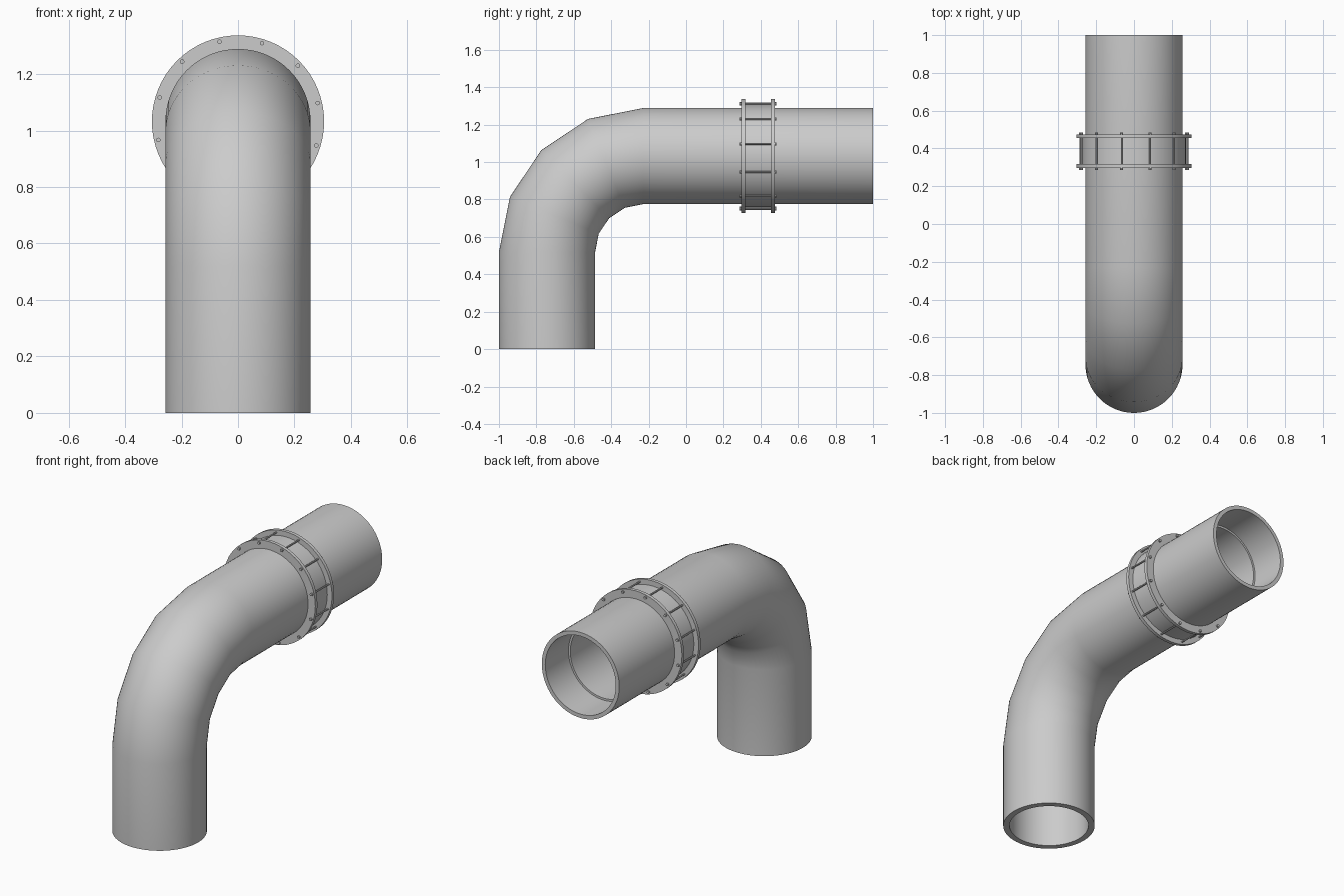
import bpy, bmesh, math
from mathutils import Vector, Matrix

cube = bpy.data.objects.get("Cube")
if cube:
    bpy.data.objects.remove(cube, do_unlink=True)

SIDES = 64
AXIS_Z = 1.032            # height of the horizontal run
OUTER, INNER, SOCKET = 0.257, 0.222, 0.234
BEND = 0.513              # centreline radius of the elbow
BEND_Y, BEND_Z = -0.23, AXIS_Z - BEND

grey = bpy.data.materials.new("pipe grey")
grey.use_nodes = True
colour = (0.6, 0.6, 0.6, 1)
grey.diffuse_color = colour
grey.node_tree.nodes["Principled BSDF"].inputs["Base Color"].default_value = colour


def finish(name, bm):
    bmesh.ops.recalc_face_normals(bm, faces=bm.faces)
    mesh = bpy.data.meshes.new(name)
    bm.to_mesh(mesh)
    bm.free()
    mesh.materials.append(grey)
    obj = bpy.data.objects.new(name, mesh)
    bpy.context.collection.objects.link(obj)
    bpy.ops.object.select_all(action='DESELECT')
    obj.select_set(True)
    bpy.context.view_layer.objects.active = obj
    bpy.ops.object.shade_smooth_by_angle(angle=math.radians(30))
    return obj


def loft(name, stations):
    """Closed loop of circles; each station is (y, z, tilt, radius)."""
    bm = bmesh.new()
    rings = []
    for y, z, tilt, r in stations:
        up = Vector((0, -math.cos(tilt), math.sin(tilt)))
        ring = []
        for i in range(SIDES):
            a = math.tau * i / SIDES
            ring.append(bm.verts.new(Vector((0, y, z)) + r * (Vector((math.cos(a), 0, 0)) + math.sin(a) * up)))
        rings.append(ring)
    for a, b in zip(rings, rings[1:] + rings[:1]):
        for i in range(SIDES):
            j = (i + 1) % SIDES
            bm.faces.new((a[i], a[j], b[j], b[i]))
    return finish(name, bm)


def collar_ring(name, y0, y1, r):
    """Square-section ring around the horizontal run."""
    q = math.pi / 2
    lo = OUTER - 0.005
    loft(name, [(y, AXIS_Z, q, rad) for y, rad in ((y0, lo), (y0, r), (y1, r), (y1, lo))])


# Elbow pipe: centreline, then outer wall out and inner wall back
path = [(BEND_Y - BEND, 0, 0)]
for k in range(5):
    t = math.radians(22.5 * k)
    path.append((BEND_Y - BEND * math.cos(t), BEND_Z + BEND * math.sin(t), t))
end = (1, AXIS_Z, math.pi / 2)
step = (0.78, AXIS_Z, math.pi / 2)
walls = [(*p, OUTER) for p in path + [end]]
walls += [(*end, SOCKET), (*step, SOCKET), (*step, INNER)]
walls += [(*p, INNER) for p in reversed(path)]
loft("elbow_pipe", walls)

# Coupling: two flanges and a recessed band
collar_ring("front_flange", 0.297, 0.317, 0.305)
collar_ring("back_flange", 0.455, 0.475, 0.305)
collar_ring("coupling_band", 0.315, 0.457, 0.274)

# Tie bolts with a head at each end
bm = bmesh.new()
for k in range(12):
    a = math.radians(13 + 30 * k)
    x, z = 0.29 * math.cos(a), AXIS_Z + 0.29 * math.sin(a)
    for y0, y1, r in ((0.3, 0.472, 0.005), (0.287, 0.299, 0.008), (0.473, 0.485, 0.008)):
        bmesh.ops.create_cone(
            bm, cap_ends=True, segments=10, radius1=r, radius2=r, depth=y1 - y0,
            matrix=Matrix.Translation((x, (y0 + y1) / 2, z)) @ Matrix.Rotation(math.pi / 2, 4, 'X'))
finish("tie_bolts", bm)
